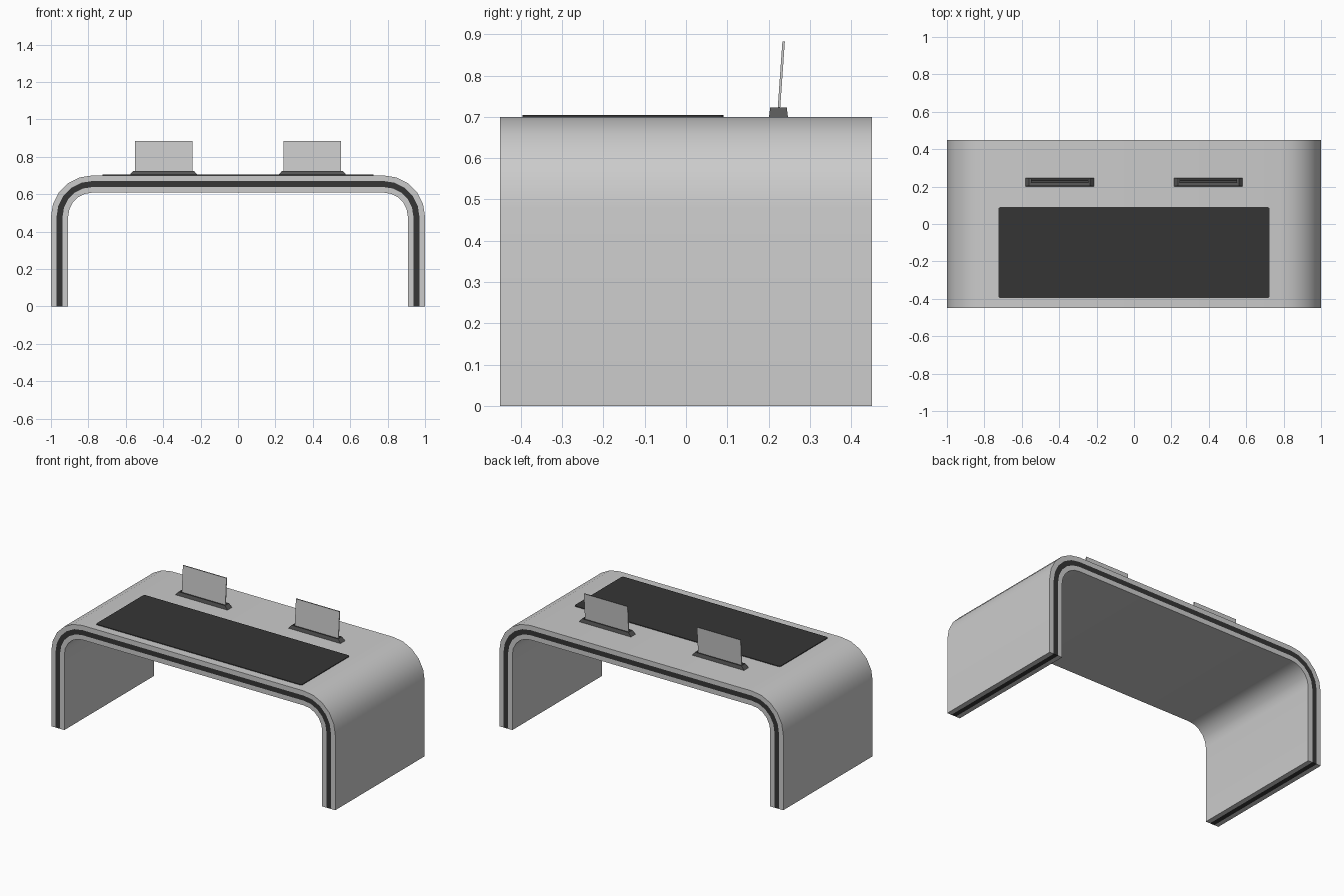
import bpy, bmesh, math
from mathutils import Matrix

if "Cube" in bpy.data.objects:
    bpy.data.objects.remove(bpy.data.objects["Cube"])


def mat(name, v):
    m = bpy.data.materials.new(name)
    m.diffuse_color = (v, v, v, 1)
    m.use_nodes = True
    m.node_tree.nodes["Principled BSDF"].inputs["Base Color"].default_value = m.diffuse_color
    return m


LIGHT = mat("light grey", 0.60)
DARK = mat("charcoal", 0.036)
MID = mat("dark grey", 0.10)


def finish(name, bm, mats, smooth=False):
    bmesh.ops.recalc_face_normals(bm, faces=bm.faces)
    me = bpy.data.meshes.new(name)
    bm.to_mesh(me)
    bm.free()
    for m in mats:
        me.materials.append(m)
    ob = bpy.data.objects.new(name, me)
    bpy.context.collection.objects.link(ob)
    if smooth:
        bpy.context.view_layer.objects.active = ob
        ob.select_set(True)
        bpy.ops.object.shade_smooth_by_angle(angle=math.radians(35))
        ob.select_set(False)
    return ob


def arch(offset, segs=5, radius=0.22):
    """Rounded arch line, moved inward by offset."""
    r, cx, cz = radius - offset, 1 - radius, 0.70 - radius
    half = [(-1 + offset, 0)]
    for i in range(segs + 1):
        a = math.pi / 2 * i / segs
        half.append((-cx - r * math.cos(a), cz + r * math.sin(a)))
    return half + [(-x, z) for x, z in reversed(half)]


# Desk shell: three layers, the middle one shows as a dark band on the edges
bm = bmesh.new()
layers = [arch(o) for o in (0, 0.03, 0.062, 0.092)]
rows = {s: [[bm.verts.new((x, s * 0.45, z)) for x, z in l] for l in layers]
        for s in (-1, 1)}
n = len(layers[0])
for k in range(3):
    for i in range(n - 1):
        for s in (-1, 1):
            a, b = rows[s][k], rows[s][k + 1]
            bm.faces.new((a[i], a[i + 1], b[i + 1], b[i])).material_index = int(k == 1)
    for i in (0, n - 1):
        bm.faces.new((rows[-1][k][i], rows[1][k][i], rows[1][k + 1][i],
                      rows[-1][k + 1][i])).material_index = int(k == 1)
for k in (0, 3):
    f, b = rows[-1][k], rows[1][k]
    for i in range(n - 1):
        bm.faces.new((f[i], f[i + 1], b[i + 1], b[i]))
finish("desk_shell", bm, [LIGHT, DARK], True)

# Desk mat with small rounded corners
bm = bmesh.new()
bmesh.ops.create_cube(bm, size=1, matrix=Matrix.Translation((0, -0.153, 0.7015))
                      @ Matrix.Diagonal((1.45, 0.487, 0.005, 1)))
upright = [e for e in bm.edges if abs(e.verts[0].co.z - e.verts[1].co.z) > 0.001]
bmesh.ops.bevel(bm, geom=upright, offset=0.012, segments=3, affect='EDGES', profile=0.5)
finish("desk_mat", bm, [DARK])

for side, cx in (("left", -0.398), ("right", 0.398)):
    # Tapered stand base with a sunken slot
    bm = bmesh.new()
    bmesh.ops.create_cube(bm, size=1, matrix=Matrix.Translation((cx, 0.224, 0.711))
                          @ Matrix.Diagonal((0.368, 0.046, 0.024, 1)))
    for v in bm.verts:
        if v.co.z > 0.711:
            v.co.x += -0.02 if v.co.x > cx else 0.02
            v.co.y += -0.003 if v.co.y > 0.224 else 0.003
    top = max(bm.faces, key=lambda f: f.calc_center_median().z)
    bmesh.ops.inset_region(bm, faces=[top], thickness=0.009)
    bmesh.ops.inset_region(bm, faces=[top], thickness=0.001, depth=-0.006)
    finish(side + "_stand_base", bm, [MID])

    # Thin screen panel leaning back, with a dark top edge
    bm = bmesh.new()
    bmesh.ops.create_cube(bm, size=1, matrix=Matrix.Translation((cx, 0.2305, 0.798))
                          @ Matrix.Diagonal((0.307, 0.006, 0.17, 1)))
    for v in bm.verts:
        v.co.y += (v.co.z - 0.798) * 0.07
    for f in bm.faces:
        f.material_index = int(f.calc_center_median().z > 0.87)
    finish(side + "_screen_panel", bm, [LIGHT, MID])
